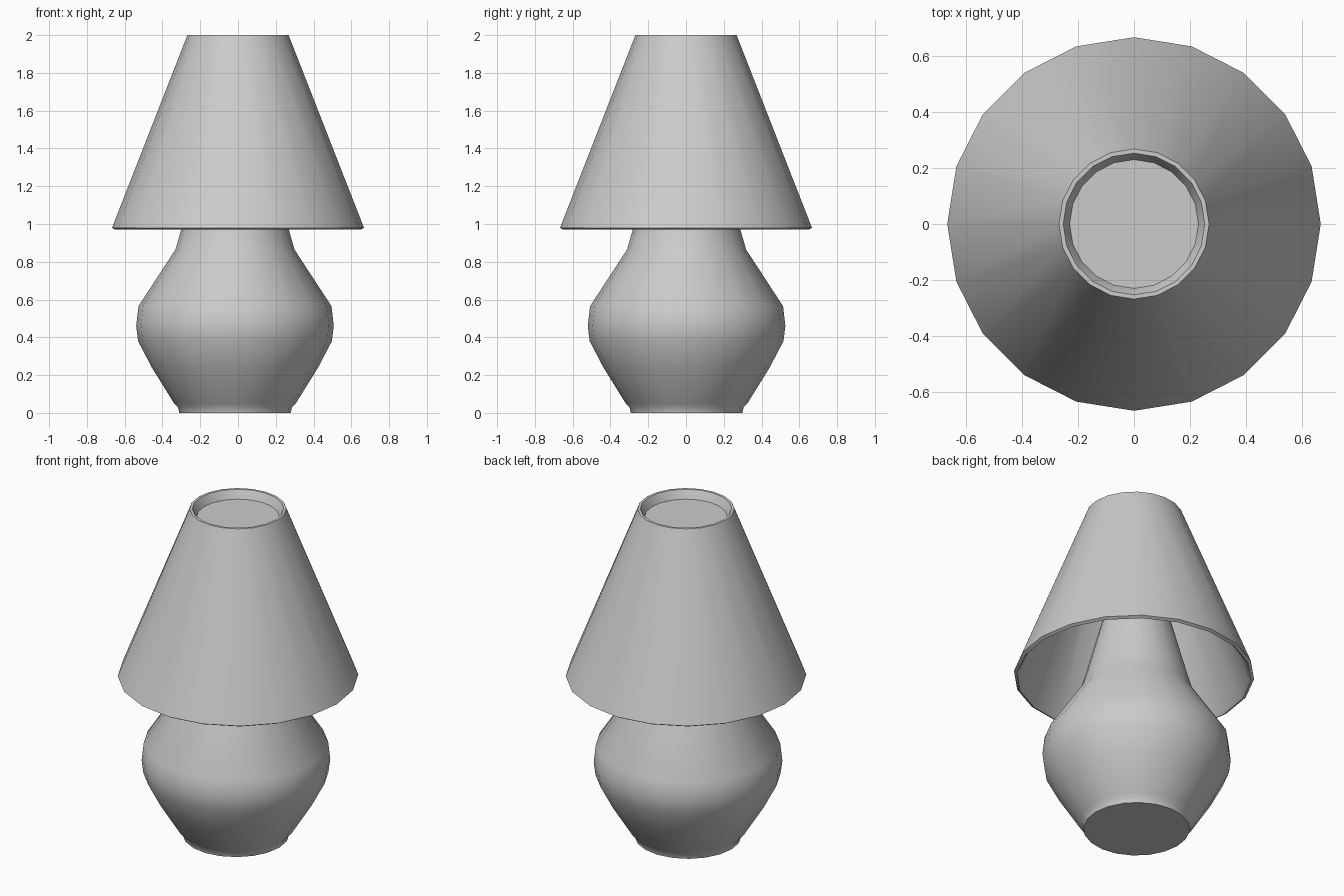
import bpy, bmesh, math

if "Cube" in bpy.data.objects:
    bpy.data.objects.remove(bpy.data.objects["Cube"])

SIDES = 20


def lathe(name, profile, centre=(0, 0), angle=35):
    """Revolve (radius, z) points into a faceted, smooth-shaded solid; radius 0 makes a pole."""
    bm = bmesh.new()
    rings = []
    for r, z in profile:
        n = SIDES if r > 0 else 1
        rings.append([bm.verts.new((r * math.cos(2 * math.pi * i / SIDES),
                                    r * math.sin(2 * math.pi * i / SIDES), z)) for i in range(n)])
    for a, b in zip(rings, rings[1:]):
        for i in range(SIDES):
            j = (i + 1) % SIDES
            quad = [a[i % len(a)], a[j % len(a)], b[j % len(b)], b[i % len(b)]]
            bm.faces.new(list(dict.fromkeys(quad)))
    bmesh.ops.recalc_face_normals(bm, faces=bm.faces[:])
    mesh = bpy.data.meshes.new(name)
    bm.to_mesh(mesh)
    bm.free()
    obj = bpy.data.objects.new(name, mesh)
    bpy.context.collection.objects.link(obj)
    obj.location = (*centre, 0)
    bpy.ops.object.select_all(action='DESELECT')
    obj.select_set(True)
    bpy.context.view_layer.objects.active = obj
    bpy.ops.object.shade_smooth_by_angle(angle=math.radians(angle))
    return obj


# Bulbous body with foot and tapering neck, slightly off centre under the shade
lathe("lamp_base", [
    (0, 0), (0.295, 0), (0.302, 0.03), (0.322, 0.05), (0.44, 0.24), (0.513, 0.38),
    (0.523, 0.46), (0.511, 0.565), (0.315, 0.865), (0.285, 0.97), (0.17, 1.40), (0, 1.40),
], centre=(-0.016, 0.003), angle=50)

# Thick conical shade, open below, with a recessed cap at the top
lathe("lamp_shade", [
    (0, 1.95), (0.23, 1.95), (0.245, 1.985), (0.253, 2.0), (0.268, 2.0), (0.667, 0.98),
    (0.65, 0.97), (0.636, 0.985), (0.262, 1.93), (0, 1.93),
])
